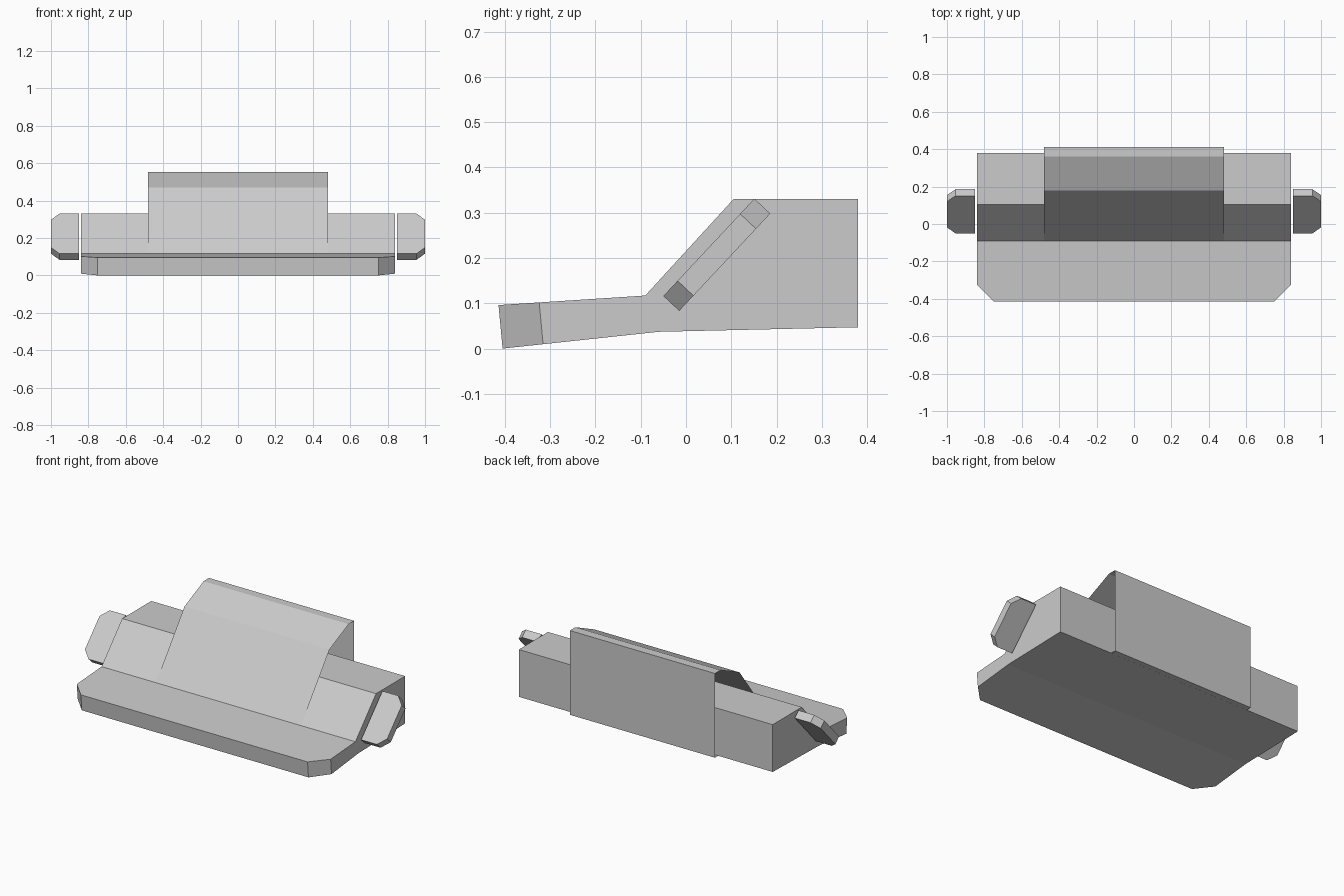
import bpy, bmesh

if "Cube" in bpy.data.objects:
    bpy.data.objects.remove(bpy.data.objects["Cube"])

grey = bpy.data.materials.new("plain grey")
grey.diffuse_color = (0.6, 0.6, 0.6, 1)
grey.use_nodes = True
grey.node_tree.nodes["Principled BSDF"].inputs["Base Color"].default_value = grey.diffuse_color


def extrude_profile(name, profile, x0, x1, caps=True, chamfer=None, size=0.0):
    """Sweep a (y, z) profile along x; chamfer picks edges to bevel."""
    bm = bmesh.new()
    left = [bm.verts.new((x0, y, z)) for y, z in profile]
    right = [bm.verts.new((x1, y, z)) for y, z in profile]
    n = len(profile)
    for i in range(n if caps else n - 1):
        j = (i + 1) % n
        bm.faces.new((left[i], right[i], right[j], left[j]))
    if caps:
        bm.faces.new(left)
        bm.faces.new(right[::-1])
        bmesh.ops.recalc_face_normals(bm, faces=bm.faces)
    if chamfer:
        edges = [e for e in bm.edges if chamfer(e)]
        bmesh.ops.bevel(bm, geom=edges, offset=size, segments=1,
                        affect='EDGES', profile=0.5)
    mesh = bpy.data.meshes.new(name)
    bm.to_mesh(mesh)
    bm.free()
    mesh.materials.append(grey)
    obj = bpy.data.objects.new(name, mesh)
    bpy.context.collection.objects.link(obj)
    return obj


def on_side(e, x):
    return all(abs(v.co.x - x) < 1e-4 for v in e.verts)


# Main body with a low nose whose front corners are chamfered
body = [(-0.414, 0.096), (-0.405, 0.0), (-0.06, 0.037), (0.38, 0.047),
        (0.38, 0.33), (0.105, 0.33), (-0.09, 0.117)]
extrude_profile("main_body", body, -0.84, 0.84,
                chamfer=lambda e: (on_side(e, 0.84) or on_side(e, -0.84))
                and all(v.co.y < -0.4 for v in e.verts), size=0.09)

# Raised centre cover, an open-ended shell
cover = [(-0.088, 0.119), (0.18, 0.47), (0.36, 0.552), (0.412, 0.552),
         (0.412, 0.048), (-0.05, 0.038)]
extrude_profile("centre_cover", cover, -0.48, 0.48, caps=False)

# Tilted end plates with chamfered outer corners
plate = [(-0.015, 0.083), (0.186, 0.298), (0.151, 0.331), (-0.05, 0.116)]


def short_outer_edge(e, x):
    return on_side(e, x) and e.calc_length() < 0.06


for side, label in ((1, "right"), (-1, "left")):
    x = side * 1.0
    extrude_profile("end_plate_" + label, plate, min(x, side * 0.85),
                    max(x, side * 0.85),
                    chamfer=lambda e: short_outer_edge(e, x), size=0.046)
